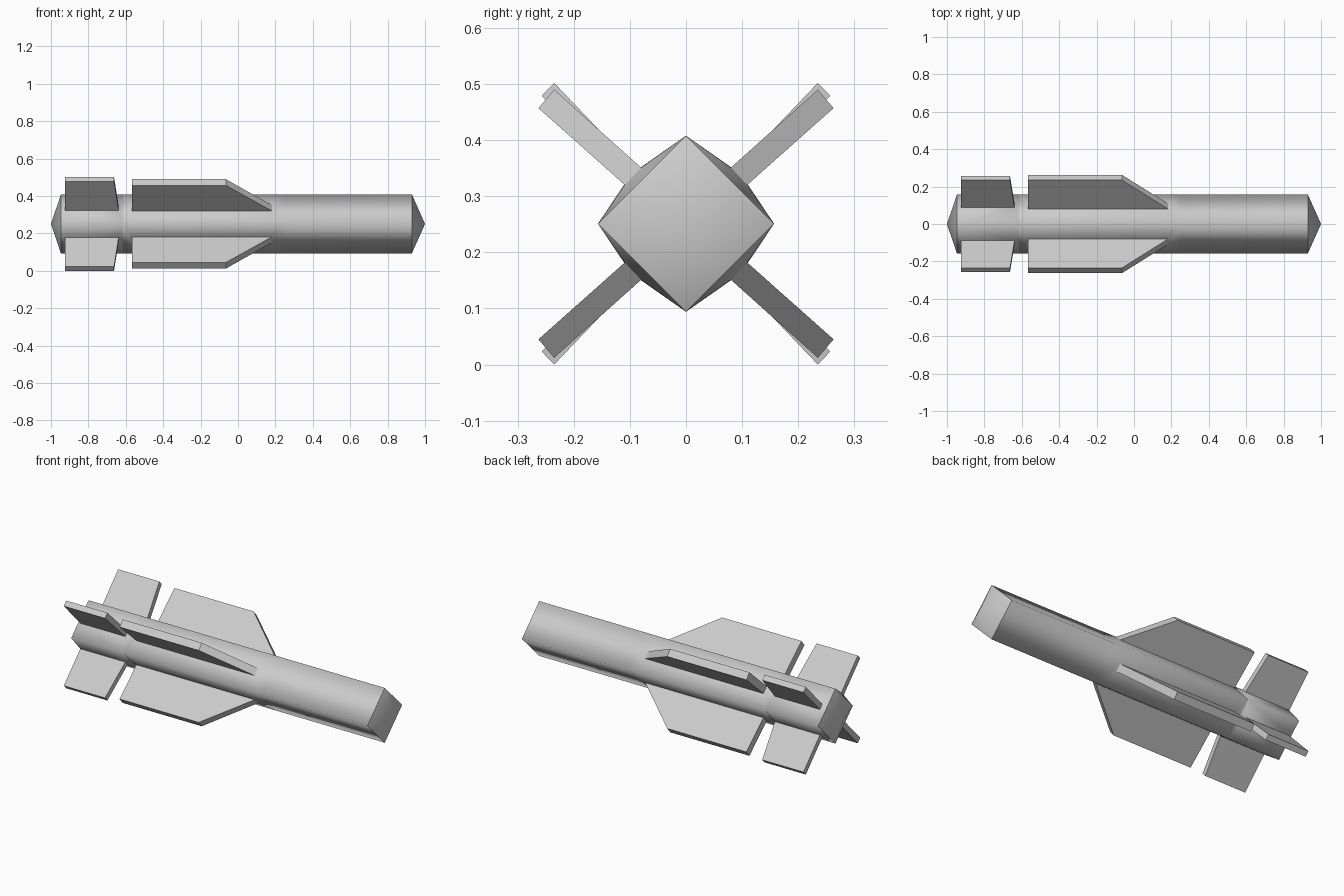
import bpy, bmesh

if "Cube" in bpy.data.objects:
    bpy.data.objects.remove(bpy.data.objects["Cube"])

ZC, R = 0.251, 0.157          # body axis height and corner radius
QUADS = [(1, 1), (-1, 1), (-1, -1), (1, -1)]

# name: body rings it spans, root (rear x, front x), tip (rear x, front x),
# upper/lower corners (y, z) of root and of tip
FINS = {
    "wing": dict(span=(-0.615, 0.25), rx=(-0.567, 0.182), tx=(-0.567, -0.065),
                 root=((0.08, 0.1), (0.109, 0.069)), tip=((0.235, 0.239), (0.263, 0.206))),
    "tail_fin": dict(span=(-0.947, -0.615), rx=(-0.924, -0.638), tx=(-0.924, -0.663),
                     root=((0.087, 0.096), (0.108, 0.073)), tip=((0.235, 0.251), (0.257, 0.228))),
}


def loop(xs, pair, sy, sz):
    """Rectangle of four points in one quadrant."""
    (u, l), (x0, x1) = pair, xs
    return [(x, sy * p[0], ZC + sz * p[1]) for x, p in ((x0, u), (x1, u), (x1, l), (x0, l))]


def bridge(bm, a, b):
    for i in range(4):
        j = (i + 1) % 4
        bm.faces.new([bm.verts.new(p) for p in (a[i], a[j], b[j], b[i])])


def finish(bm, name, smooth_x=None):
    bmesh.ops.remove_doubles(bm, verts=bm.verts, dist=1e-4)
    bmesh.ops.recalc_face_normals(bm, faces=bm.faces)
    if smooth_x:
        for f in bm.faces:
            f.smooth = True
        for e in bm.edges:
            xa, xb = (v.co.x for v in e.verts)
            if abs(xa - xb) < 1e-4 and any(abs(xa - s) < 1e-3 for s in smooth_x):
                e.smooth = False
    me = bpy.data.meshes.new(name)
    bm.to_mesh(me)
    bm.free()
    ob = bpy.data.objects.new(name, me)
    bpy.context.collection.objects.link(ob)


# four-sided body with pointed ends and raised fairings under the fins
bm = bmesh.new()
corners = ((0, R), (R, 0))
for sy, sz in QUADS:
    for f in FINS.values():
        bridge(bm, loop(f["span"], corners, sy, sz), loop(f["rx"], f["root"], sy, sz))
    bm.faces.new([bm.verts.new(p) for p in loop((0.25, 0.93), corners, sy, sz)])
    for apex, ring in ((1.0, 0.93), (-1.0, -0.947)):
        pts = [(apex, 0, ZC), (ring, 0, ZC + sz * R), (ring, sy * R, ZC)]
        bm.faces.new([bm.verts.new(p) for p in pts])
finish(bm, "body", smooth_x=(0.93, -0.947, -0.615))

# four wings and four tail fins in an X
for name, f in FINS.items():
    for sy, sz in QUADS:
        bm = bmesh.new()
        tip = loop(f["tx"], f["tip"], sy, sz)
        bridge(bm, loop(f["rx"], f["root"], sy, sz), tip)
        bm.faces.new([bm.verts.new(p) for p in tip])
        side = ("upper" if sz > 0 else "lower") + ("_left" if sy > 0 else "_right")
        finish(bm, f"{name}_{side}")
